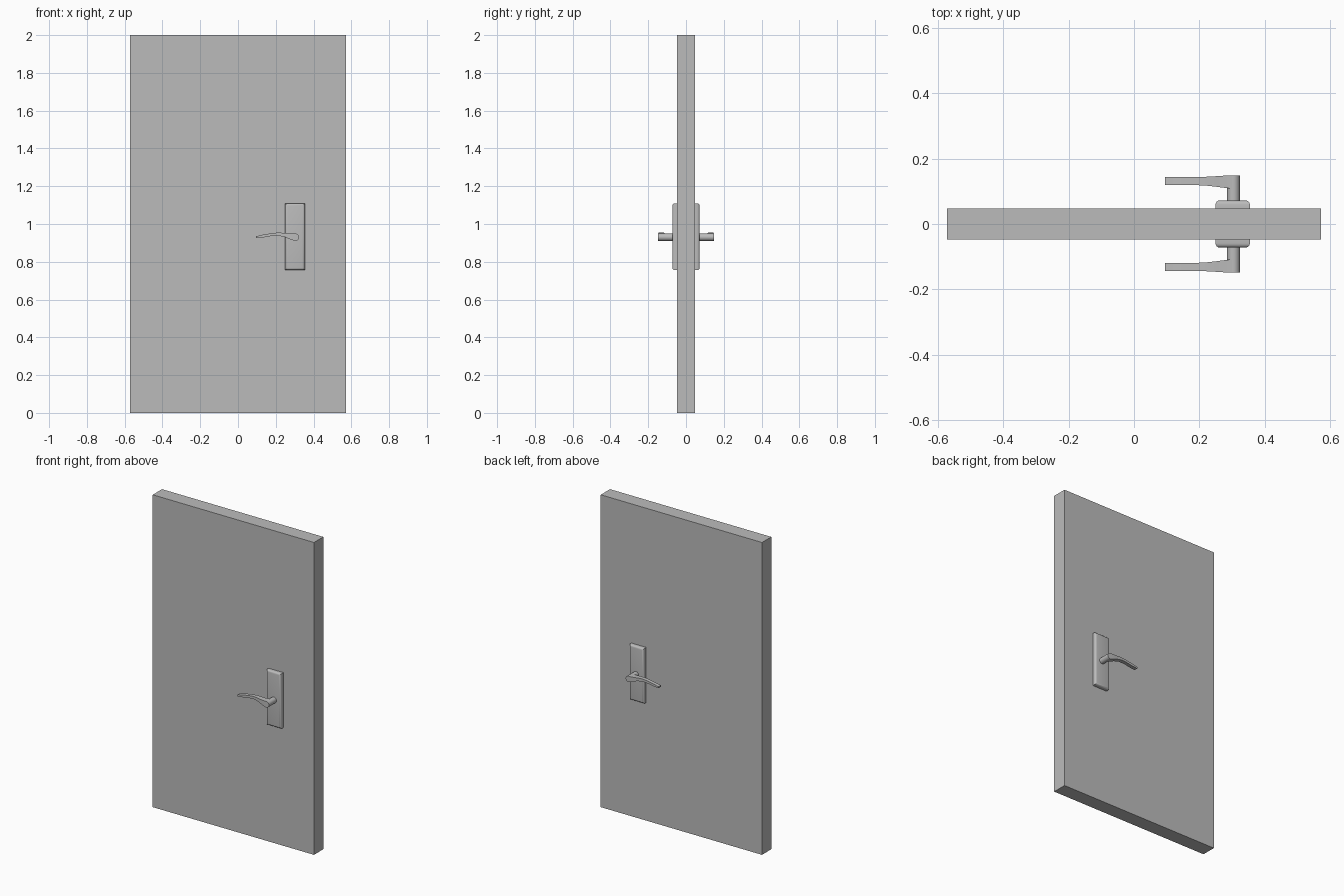
import bpy, bmesh, math
from mathutils import Matrix, Vector

cube = bpy.data.objects.get("Cube")
if cube:
    bpy.data.objects.remove(cube, do_unlink=True)

grey = bpy.data.materials.new("plain grey")
grey.use_nodes = True
grey.diffuse_color = (0.5, 0.5, 0.5, 1)
grey.node_tree.nodes["Principled BSDF"].inputs["Base Color"].default_value = (0.5, 0.5, 0.5, 1)

SPINDLE_X, SPINDLE_Z, SPINDLE_R = 0.304, 0.93, 0.0195


def finish(bm, name, smooth=True):
    bmesh.ops.recalc_face_normals(bm, faces=bm.faces)
    mesh = bpy.data.meshes.new(name)
    bm.to_mesh(mesh)
    bm.free()
    obj = bpy.data.objects.new(name, mesh)
    bpy.context.collection.objects.link(obj)
    mesh.materials.append(grey)
    if smooth:
        bpy.ops.object.select_all(action='DESELECT')
        obj.select_set(True)
        bpy.context.view_layer.objects.active = obj
        bpy.ops.object.shade_smooth_by_angle(angle=math.radians(35))
    return obj


def box(low, high):
    bm = bmesh.new()
    low, high = Vector(low), Vector(high)
    bmesh.ops.create_cube(bm, size=1, matrix=Matrix.Translation((low + high) / 2)
                          @ Matrix.Diagonal((high - low).to_4d()))
    return bm


# Door slab
finish(box((-0.571, -0.047, 0), (0.571, 0.047, 2)), "door_slab", smooth=False)

# Lever cross-sections from tip to spindle: x, top, bottom, inner depth, outer depth
STATIONS = [
    (0.095, 0.935, 0.925, 0.119, 0.143),
    (0.13, 0.943, 0.928, 0.119, 0.143),
    (0.175, 0.951, 0.936, 0.119, 0.143),
    (0.215, 0.955, 0.938, 0.118, 0.144),
    (0.25, 0.952, 0.930, 0.114, 0.146),
    (0.28, 0.949, 0.917, 0.110, 0.148),
    (0.304, 0.949, 0.911, 0.108, 0.148),
]

for side, word in ((-1, "front"), (1, "back")):
    # Backplate with a rounded outer rim
    y0, y1 = sorted((side * 0.046, side * 0.072))
    bm = box((0.249, y0, 0.756), (0.354, y1, 1.109))
    rim = [e for e in bm.edges if all(v.co.y * side > 0.06 for v in e.verts)]
    bmesh.ops.bevel(bm, geom=rim, offset=0.013, segments=4, profile=0.5, affect='EDGES')
    finish(bm, word + "_backplate")

    # Round spindle
    bm = bmesh.new()
    bmesh.ops.create_cone(bm, cap_ends=True, segments=32, radius1=SPINDLE_R,
                          radius2=SPINDLE_R, depth=0.08,
                          matrix=Matrix.Translation((SPINDLE_X, side * 0.108, SPINDLE_Z))
                          @ Matrix.Rotation(math.pi / 2, 4, 'X'))
    finish(bm, word + "_spindle")

    # Curved lever lofted through its cross-sections
    bm = bmesh.new()
    rings = [[bm.verts.new((x, side * y, z)) for y, z in
              ((inner, bottom), (outer, bottom), (outer, top), (inner, top))]
             for x, top, bottom, inner, outer in STATIONS]
    for a, b in zip(rings, rings[1:]):
        for i in range(4):
            j = (i + 1) % 4
            bm.faces.new((a[i], a[j], b[j], b[i]))
    bm.faces.new(rings[0])
    bm.faces.new(rings[-1])
    finish(bm, word + "_lever")
